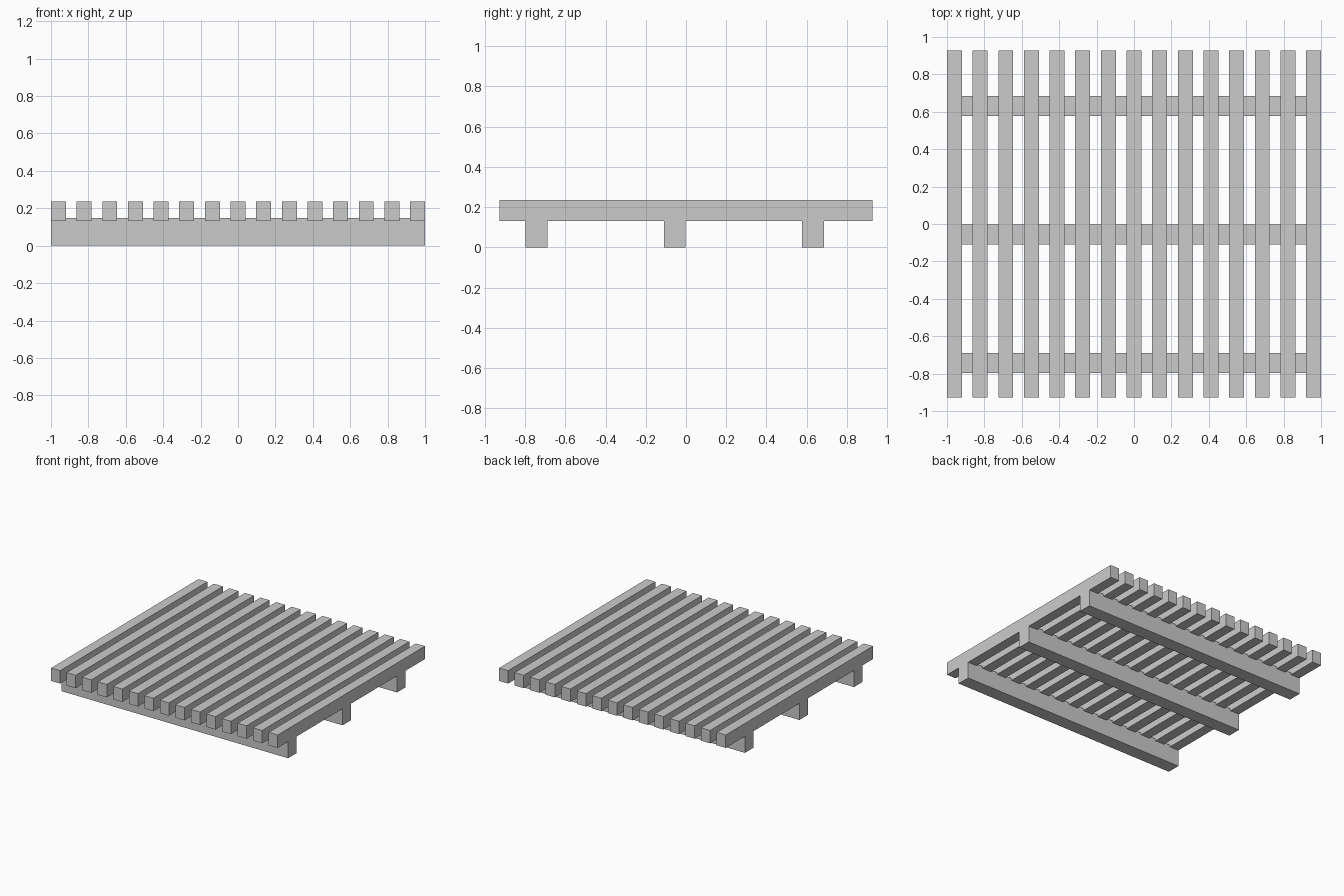
import bpy

cube = bpy.data.objects.get("Cube")
if cube:
    bpy.data.objects.remove(cube, do_unlink=True)

# Single plain grey for the whole platform
grey = bpy.data.materials.new("light_grey")
grey.use_nodes = True
colour = (0.6, 0.6, 0.6, 1)
grey.diffuse_color = colour
grey.node_tree.nodes["Principled BSDF"].inputs["Base Color"].default_value = colour


def box(name, low, high):
    """Add a box spanning two opposite corners."""
    bpy.ops.mesh.primitive_cube_add(
        size=1, location=[(a + b) / 2 for a, b in zip(low, high)])
    obj = bpy.context.object
    obj.name = name
    obj.scale = [b - a for a, b in zip(low, high)]
    bpy.ops.object.transform_apply(location=False, rotation=False, scale=True)
    obj.data.materials.append(grey)
    return obj


# Three bearers running across the width
BEARER_DEPTH = 0.108
for name, y in (("front", -0.797), ("middle", -0.11), ("back", 0.577)):
    box(name + "_bearer", (-1, y, 0), (1, y + BEARER_DEPTH, 0.148))

# Evenly spaced slats, notched over the bearers
SLATS = 15
SLAT_WIDTH = 0.08
step = (2 - SLAT_WIDTH) / (SLATS - 1)
for i in range(SLATS):
    x = -1 + i * step
    box(f"slat_{i + 1}", (x, -0.928, 0.132), (x + SLAT_WIDTH, 0.928, 0.235))
